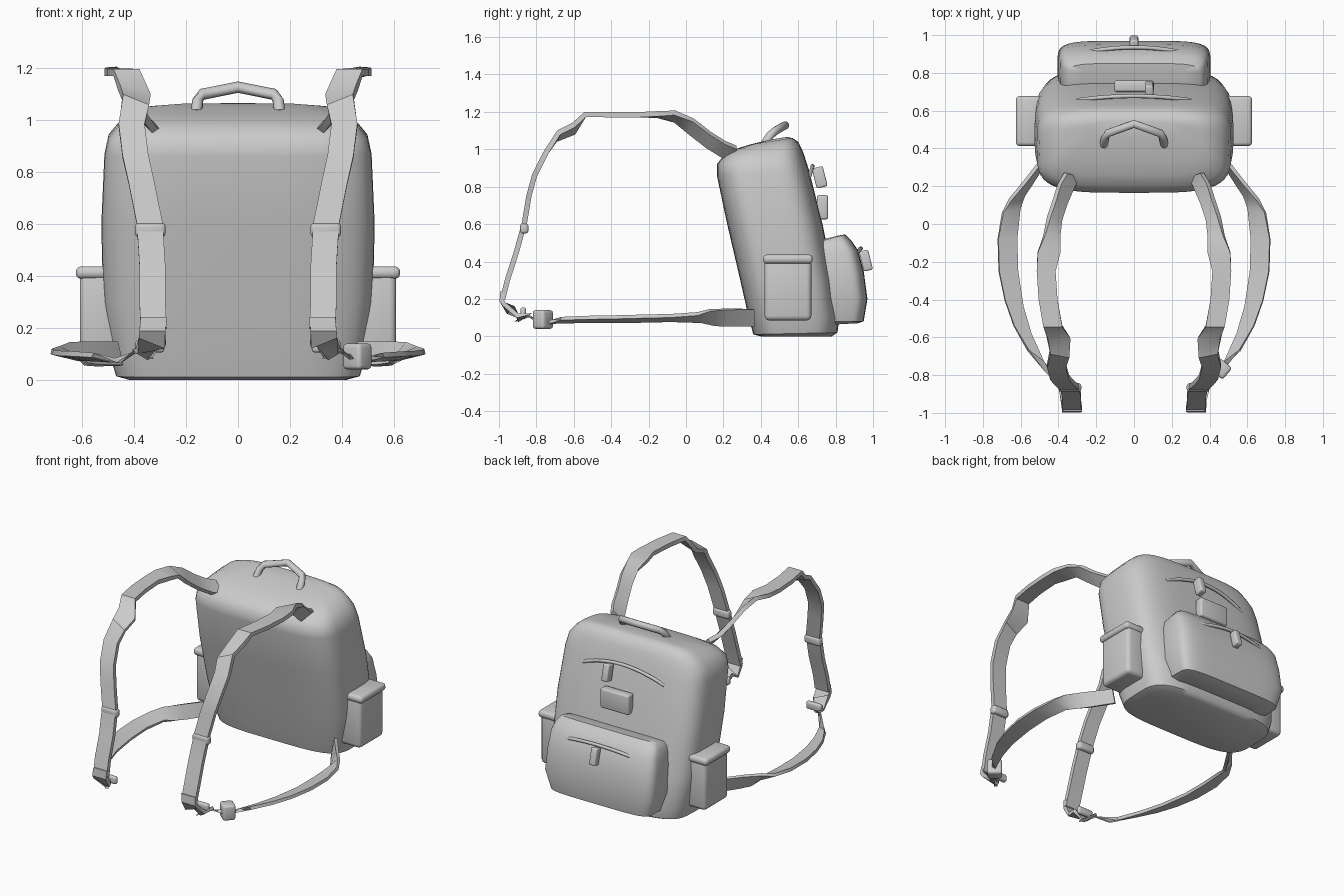
import bpy
import bmesh
import math
from mathutils import Vector, Matrix

cube = bpy.data.objects.get("Cube")
if cube:
    bpy.data.objects.remove(cube, do_unlink=True)

grey = bpy.data.materials.new("plain grey")
grey.use_nodes = True
GREY = (0.6, 0.6, 0.6, 1)
grey.diffuse_color = GREY
grey.node_tree.nodes["Principled BSDF"].inputs["Base Color"].default_value = GREY


def finish(name, bm, angle=40):
    bmesh.ops.recalc_face_normals(bm, faces=bm.faces[:])
    mesh = bpy.data.meshes.new(name)
    bm.to_mesh(mesh)
    bm.free()
    mesh.materials.append(grey)
    obj = bpy.data.objects.new(name, mesh)
    bpy.context.collection.objects.link(obj)
    bpy.ops.object.select_all(action='DESELECT')
    obj.select_set(True)
    bpy.context.view_layer.objects.active = obj
    bpy.ops.object.shade_smooth_by_angle(angle=math.radians(angle))
    return obj


def skin(name, rings, angle=40):
    """Join equal rings of points into a closed skin with capped ends."""
    bm = bmesh.new()
    loops = [[bm.verts.new(p) for p in ring] for ring in rings]
    n = len(loops[0])
    for a, b in zip(loops, loops[1:]):
        for i in range(n):
            j = (i + 1) % n
            bm.faces.new((a[i], a[j], b[j], b[i]))
    bm.faces.new(loops[0])
    bm.faces.new(loops[-1])
    return finish(name, bm, angle)


def rounded_loft(name, sections, power, count=48):
    """Sections: front y, front z, back y, back z, half width."""
    rings = []
    for y0, z0, y1, z1, half in sections:
        ring = []
        for i in range(count):
            t = math.tau * i / count
            c, s = math.cos(t), math.sin(t)
            u = math.copysign(abs(c) ** (2 / power), c)
            v = math.copysign(abs(s) ** (2 / power), s) / 2 + 0.5
            ring.append((u * half, y0 + (y1 - y0) * v, z0 + (z1 - z0) * v))
        rings.append(ring)
    return skin(name, rings, 50)


def box(name, centre, size, bevel=0.01, tilt=0.0, turn=0.0):
    bm = bmesh.new()
    place = (Matrix.Translation(centre) @ Matrix.Rotation(turn, 4, 'Z')
             @ Matrix.Rotation(tilt, 4, 'X') @ Matrix.Diagonal((*size, 1)))
    bmesh.ops.create_cube(bm, size=1, matrix=place)
    bmesh.ops.bevel(bm, geom=bm.edges[:], offset=bevel, segments=3,
                    profile=0.5, affect='EDGES')
    return finish(name, bm)


def tube(name, points, radius, sides=10):
    points = [Vector(p) for p in points]
    rings = []
    for i, p in enumerate(points):
        along = (points[min(i + 1, len(points) - 1)] - points[max(i - 1, 0)]).normalized()
        a = along.cross(Vector((0, 1, 0.1))).normalized()
        b = along.cross(a)
        rings.append([p + radius * (a * math.cos(math.tau * k / sides)
                                    + b * math.sin(math.tau * k / sides))
                      for k in range(sides)])
    return skin(name, rings, 50)


def ribbon(name, path, thick, side):
    """Path: centre point and half-width vector; side mirrors it in x."""
    mids = [Vector((side * p[0], p[1], p[2])) for p, w in path]
    wides = [Vector((side * w[0], w[1], w[2])) for p, w in path]
    rings = []
    for i, (m, w) in enumerate(zip(mids, wides)):
        along = mids[min(i + 1, len(mids) - 1)] - mids[max(i - 1, 0)]
        up = along.cross(w).normalized() * thick / 2
        rings.append([m - w - up, m + w - up, m + w + up, m - w + up])
    return skin(name, rings, 35)


# Main bag: leaning, rounded body
rounded_loft("bag_body", [
    (0.40, 0.0, 0.78, 0.0, 0.42), (0.36, 0.01, 0.81, 0.02, 0.47),
    (0.335, 0.1, 0.82, 0.1, 0.495), (0.29, 0.3, 0.79, 0.3, 0.52),
    (0.22, 0.6, 0.73, 0.6, 0.527), (0.165, 0.86, 0.66, 0.88, 0.515),
    (0.165, 0.92, 0.635, 0.96, 0.5), (0.20, 0.965, 0.62, 1.0, 0.465),
    (0.26, 1.0, 0.6, 1.04, 0.42), (0.34, 1.025, 0.57, 1.06, 0.36),
    (0.44, 1.05, 0.54, 1.066, 0.24)], 4)

# Large pocket on the back face
rounded_loft("back_pocket", [
    (0.74, 0.06, 0.92, 0.07, 0.32), (0.72, 0.08, 0.95, 0.08, 0.37),
    (0.70, 0.2, 0.97, 0.2, 0.405), (0.68, 0.33, 0.95, 0.35, 0.4),
    (0.68, 0.43, 0.92, 0.46, 0.39), (0.68, 0.48, 0.885, 0.51, 0.375),
    (0.69, 0.5, 0.85, 0.545, 0.35), (0.74, 0.52, 0.82, 0.54, 0.28)], 5)

# Carry handle
tube("carry_handle", [
    (-0.16, 0.42, 1.03), (-0.155, 0.45, 1.075), (-0.14, 0.48, 1.1), (0, 0.53, 1.128),
    (0.14, 0.48, 1.1), (0.155, 0.45, 1.075), (0.16, 0.42, 1.03)], 0.022)


# Arched zips with hanging pulls, and the patch between them
def zip_arc(name, half, y, z, rise_y, rise_z):
    steps = [i / 8 for i in range(-8, 9)]
    tube(name, [(half * t, y + rise_y * (1 - t * t), z + rise_z * (1 - t * t))
                for t in steps], 0.011, 8)


zip_arc("upper_zip", 0.3, 0.655, 0.84, 0.022, 0.07)
zip_arc("pocket_zip", 0.33, 0.89, 0.42, 0.045, 0.05)
box("upper_zip_pull", (0.08, 0.715, 0.85), (0.045, 0.06, 0.11), tilt=0.25)
box("pocket_zip_pull", (0, 0.962, 0.405), (0.045, 0.05, 0.11), tilt=0.25)
box("patch", (0, 0.73, 0.69), (0.21, 0.06, 0.13), 0.012)

FLAT = (0.05, 0, 0)
for label, s in (("left", 1), ("right", -1)):
    # Side pocket with a padded rim
    box(label + "_side_pocket", (s * 0.53, 0.545, 0.25), (0.16, 0.25, 0.33), 0.025)
    box(label + "_side_pocket_rim", (s * 0.55, 0.545, 0.413), (0.15, 0.265, 0.048), 0.02)

    # Shoulder strap, from the bag top forward and down
    ribbon(label + "_shoulder_strap", [
        ((0.33, 0.26, 0.98), (0.03, 0.01, 0.03)),
        ((0.36, 0.20, 1.0), (0.035, 0.01, 0.035)),
        ((0.39, 0.12, 1.05), (0.03, 0.01, 0.035)),
        ((0.42, 0.03, 1.12), (0.03, 0.01, 0.035)),
        ((0.435, -0.06, 1.175), (0.04, 0, 0.02)),
        ((0.45, -0.15, 1.185), (0.06, 0, 0.005)),
        ((0.465, -0.25, 1.185), FLAT),
        ((0.455, -0.4, 1.185), FLAT),
        ((0.43, -0.54, 1.185), FLAT),
        ((0.4, -0.6, 1.11), (0.06, 0, 0.02)),
        ((0.395, -0.69, 1.07), (0.05, 0.01, 0.02)),
        ((0.41, -0.75, 0.98), FLAT),
        ((0.395, -0.81, 0.86), FLAT),
        ((0.37, -0.84, 0.75), FLAT),
        ((0.34, -0.865, 0.6), FLAT),
        ((0.33, -0.91, 0.44), FLAT),
        ((0.33, -0.955, 0.3), FLAT),
        ((0.325, -0.98, 0.2), FLAT)], 0.028, s)
    box(label + "_strap_slider", (s * 0.338, -0.865, 0.577), (0.118, 0.045, 0.055), 0.015)

    # Folded strap end joining the lower strap
    ribbon(label + "_strap_fold", [
        ((0.325, -0.98, 0.24), FLAT), ((0.33, -0.985, 0.19), FLAT),
        ((0.33, -0.96, 0.15), (0.05, -0.01, 0.02)),
        ((0.345, -0.91, 0.13), (0.045, 0.01, -0.02)),
        ((0.37, -0.86, 0.1), (0.03, 0.03, 0.02))], 0.025, s)
    box(label + "_strap_ring", (s * 0.34, -0.87, 0.13), (0.11, 0.03, 0.05), 0.012)

    # Lower strap, sweeping out and back to the bag side
    ribbon(label + "_lower_strap", [
        ((0.36, -0.88, 0.1), (0.03, 0.03, 0.02)),
        ((0.43, -0.81, 0.085), (0.03, 0.03, -0.02)),
        ((0.52, -0.7, 0.085), (0.04, 0.03, 0.01)),
        ((0.59, -0.56, 0.09), (0.045, 0.02, 0.01)),
        ((0.635, -0.42, 0.092), (0.048, 0.015, 0.01)),
        ((0.665, -0.25, 0.094), (0.05, 0, 0.012)),
        ((0.67, -0.08, 0.098), (0.05, 0, 0.012)),
        ((0.65, 0.07, 0.1), (0.045, -0.01, 0.02)),
        ((0.62, 0.14, 0.1), (0.035, -0.01, 0.04)),
        ((0.56, 0.22, 0.1), (0.02, 0, 0.045)),
        ((0.46, 0.36, 0.1), (0.01, 0, 0.045))], 0.02, s)

# Single buckle on the left lower strap
box("lower_strap_buckle", (0.46, -0.765, 0.09), (0.09, 0.08, 0.1), 0.015, turn=-0.7)
